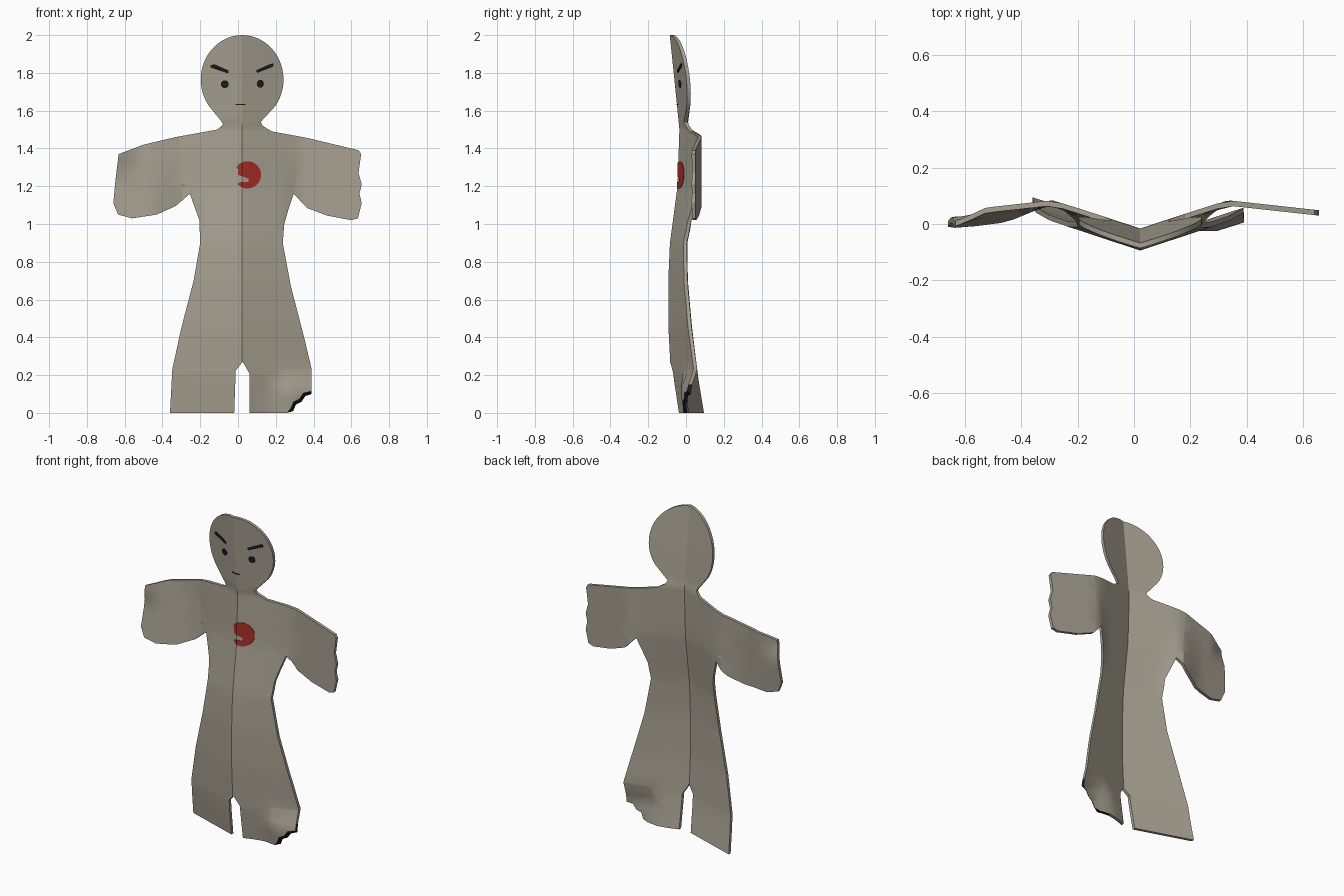
import bpy, bmesh, math
from mathutils import Vector

if "Cube" in bpy.data.objects:
    bpy.data.objects.remove(bpy.data.objects["Cube"], do_unlink=True)

FOLD = 0.022      # x of the centre fold
THICK = 0.019


def material(name, rgb):
    m = bpy.data.materials.new(name)
    m.use_nodes = True
    m.diffuse_color = (*rgb, 1)
    bsdf = m.node_tree.nodes["Principled BSDF"]
    bsdf.inputs["Base Color"].default_value = (*rgb, 1)
    bsdf.inputs["Roughness"].default_value = 0.9
    return m


paper = material("paper", (0.39, 0.355, 0.285))
red = material("red paint", (0.37, 0.026, 0.018))
black = material("black ink", (0.012, 0.011, 0.011))


def ramp(t):
    t = max(0, min(1, t))
    return t * t * (3 - 2 * t)


# Depth of the centre fold by height
SPINE = [(0, -.05), (.2, -.08), (.45, -.093), (.7, -.094), (.9, -.085),
         (1.2, -.045), (1.5, -.035), (1.75, -.06), (2.01, -.087)]


def spine(z):
    for (z0, y0), (z1, y1) in zip(SPINE, SPINE[1:]):
        if z <= z1:
            return y0 + (y1 - y0) * (z - z0) / (z1 - z0)
    return SPINE[-1][1]


def depth(x, z):
    """Front surface of the folded sheet."""
    u = abs(x - FOLD)
    c = spine(z)
    if z > 1.53:                                   # head
        return c + u * 0.29
    if z < 0.95:                                   # legs, with the bent torn corner
        dent = 0.05 * ramp((x - .15) / .15) * ramp((.24 - z) / .14)
        return c + u * 0.33 - dent
    c += (-.037 - c) * ramp((u - .2) / .12)        # arms
    y = c + 0.33 * min(u, .31) - 0.11 * max(0, u - .31)
    if x < 0:
        y -= 0.11 * max(0, 1.42 - z) * ramp((u - .3) / .2)
        y -= 0.03 * ramp((u - .55) / .1) * ramp((z - 1.24) / .12)
    return y


def sheet(name, points, mats, thick, lift=0.0, torn=False):
    """Cut a flat outline into a grid, fold it and give it thickness."""
    bm = bmesh.new()
    face = bm.faces.new([bm.verts.new((x, 0, z)) for x, z in points])
    face.normal_update()
    if face.normal.y > 0:
        face.normal_flip()
    bmesh.ops.triangulate(bm, faces=bm.faces[:])
    cuts = [(Vector((FOLD + i * .055, 0, 0)), Vector((1, 0, 0))) for i in range(-12, 13)]
    cuts += [(Vector((0, 0, k * .075)), Vector((0, 0, 1))) for k in range(1, 27)]
    for co, no in cuts:
        bmesh.ops.bisect_plane(bm, geom=bm.verts[:] + bm.edges[:] + bm.faces[:],
                               dist=1e-5, plane_co=co, plane_no=no)
    for v in bm.verts:
        v.co.y = depth(v.co.x, v.co.z) - lift
    bmesh.ops.triangulate(bm, faces=[f for f in bm.faces if len(f.verts) > 4])
    rim = {v for v in bm.verts if v.is_boundary}
    tear = [v.co.copy() for v in rim if v.co.x > .27 and .02 < v.co.z < .13]
    ret = bmesh.ops.extrude_face_region(bm, geom=bm.faces[:], use_keep_orig=True)
    for v in ret["geom"]:
        if isinstance(v, bmesh.types.BMVert):
            if torn and any((v.co - t).length < 1e-5 for t in tear):
                v.co += Vector((.012 if v.co.x < .37 else 0, 0, -.015))
            v.co.y += thick
    bmesh.ops.recalc_face_normals(bm, faces=bm.faces[:])
    if torn:                                       # scorched edge of the tear
        for f in bm.faces:
            m = f.calc_center_median()
            if m.x > .2 and m.z < .13 and abs(f.normal.y) < .8 and f.normal.z < .3:
                f.material_index = 1
    me = bpy.data.meshes.new(name)
    bm.to_mesh(me)
    bm.free()
    for m in mats:
        me.materials.append(m)
    ob = bpy.data.objects.new(name, me)
    bpy.context.collection.objects.link(ob)
    bpy.ops.object.select_all(action='DESELECT')
    ob.select_set(True)
    bpy.context.view_layer.objects.active = ob
    bpy.ops.object.shade_smooth_by_angle(angle=math.radians(20))
    return ob


def arc(cx, cz, rx, rz, a0, a1, n):
    angles = [math.radians(a0 + (a1 - a0) * i / n) for i in range(n + 1)]
    return [(cx + rx * math.cos(a), cz + rz * math.sin(a)) for a in angles]


# Body outline: head, left arm, left leg, right leg, right arm
head = arc(FOLD, 1.765, .219, .235, 217, -37, 40)
left_arm = [(.12, 1.54), (.13, 1.52), (.18, 1.49), (.37, 1.455), (.64, 1.39), (.652, 1.37),
            (.638, 1.27), (.655, 1.21), (.643, 1.16), (.655, 1.11), (.635, 1.03),
            (.6, 1.02), (.47, 1.045), (.365, 1.085), (.295, 1.16)]
left_leg = [(.265, 1.07), (.245, 1.0), (.237, .9), (.28, .67), (.35, .4), (.388, .24),
            (.39, .115), (.345, .105), (.325, .075), (.295, .06), (.28, .025), (.26, 0),
            (.06, 0), (.06, .21), (.025, .27)]
right_leg = [(-.012, .225), (-.02, 0), (-.36, 0), (-.348, .23), (-.3, .45), (-.235, .7),
             (-.2, .9), (-.205, 1.02), (-.255, 1.16)]
right_arm = [(-.33, 1.095), (-.43, 1.05), (-.56, 1.03), (-.635, 1.05), (-.66, 1.11),
             (-.65, 1.22), (-.632, 1.37), (-.5, 1.42), (-.33, 1.46), (-.11, 1.5),
             (-.08, 1.525), (-.085, 1.54)]
sheet("paper_doll_body", head + left_arm + left_leg + right_leg + right_arm,
      [paper, black], THICK, torn=True)


def painted(name, points, mat):
    sheet(name, points, [mat], .005, lift=.003)


# Chest mark: a disc with a notch
painted("chest_mark", arc(.05, 1.26, .072, .072, 222, 135, 1)[:1]
        + arc(.05, 1.26, .072, .072, 235, 505, 28)
        + [(.0, 1.29), (.0, 1.26), (.03, 1.25), (.055, 1.24), (.055, 1.222), (.015, 1.222)], red)

# Face
painted("right_eye", arc(-.07, 1.74, .021, .021, 0, 337.5, 15), black)
painted("left_eye", arc(.118, 1.742, .019, .021, 0, 337.5, 15), black)
painted("right_eyebrow", [(-.147, 1.84), (-.125, 1.846), (-.05, 1.813),
                          (-.052, 1.797), (-.145, 1.828)], black)
painted("left_eyebrow", [(.095, 1.813), (.165, 1.845), (.188, 1.851),
                         (.186, 1.833), (.102, 1.8)], black)
painted("mouth", [(-.014, 1.63), (-.014, 1.636), (.04, 1.636), (.04, 1.63)], black)
